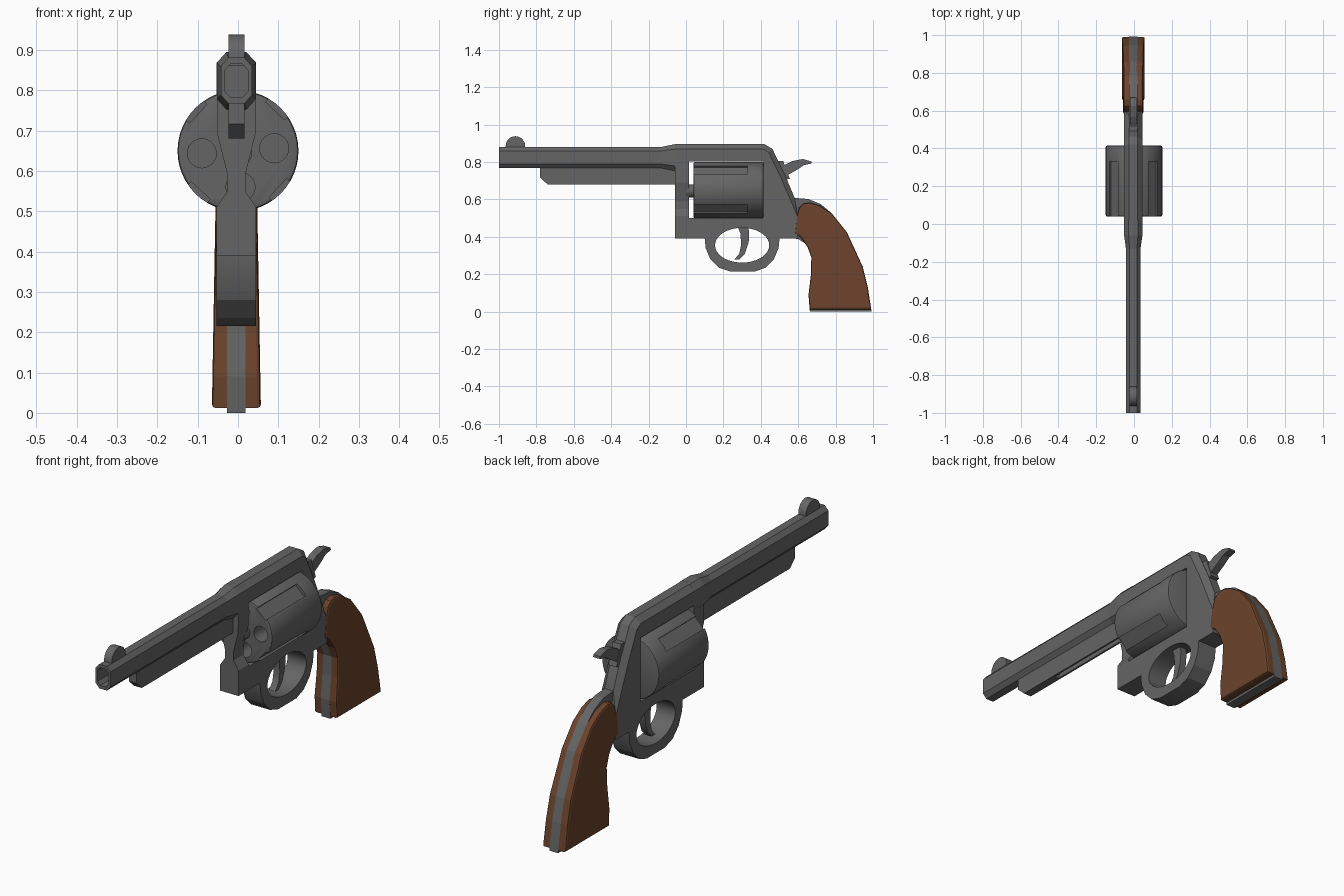
import bpy, bmesh, math
from mathutils import Vector, Matrix

if "Cube" in bpy.data.objects:
    bpy.data.objects.remove(bpy.data.objects["Cube"])

CX = -0.004   # mid plane of the frame
CYL_Z = 0.65  # drum axis height


def material(name, rgb):
    m = bpy.data.materials.new(name)
    m.use_nodes = True
    m.diffuse_color = (*rgb, 1)
    m.node_tree.nodes["Principled BSDF"].inputs["Base Color"].default_value = (*rgb, 1)
    return m


steel = material("gunmetal_grey", (0.13, 0.13, 0.13))
wood = material("brown_wood", (0.15, 0.057, 0.025))


def finish(name, bm, mat):
    bmesh.ops.recalc_face_normals(bm, faces=bm.faces)
    me = bpy.data.meshes.new(name)
    bm.to_mesh(me)
    bm.free()
    me.materials.append(mat)
    ob = bpy.data.objects.new(name, me)
    bpy.context.collection.objects.link(ob)
    return ob


def loft(name, rings, mat):
    """Skin a list of equal-length point rings and cap both ends."""
    bm = bmesh.new()
    loops = [[bm.verts.new(p) for p in ring] for ring in rings]
    for a, b in zip(loops, loops[1:]):
        for i in range(len(a)):
            j = (i + 1) % len(a)
            bm.faces.new((a[i], a[j], b[j], b[i]))
    bm.faces.new(loops[0])
    bm.faces.new(loops[-1])
    return finish(name, bm, mat)


def side_prism(name, pts, x0, x1, mat=steel):
    """Extrude a (y, z) outline across x."""
    return loft(name, [[(CX + x, y, z) for y, z in pts] for x in (x0, x1)], mat)


def front_prism(name, pts, y0, y1, mat=steel):
    """Extrude an (x, z) outline along y."""
    return loft(name, [[(CX + x, y, z) for x, z in pts] for y in (y0, y1)], mat)


def arc(cy, cz, ry, rz, a0, a1, n):
    steps = [math.radians(a0 + (a1 - a0) * i / n) for i in range(n + 1)]
    return [(cy + ry * math.cos(t), cz + rz * math.sin(t)) for t in steps]


def rod(name, x, z, r, y0, y1, n=32):
    return loft(name, [[(x + r * math.cos(math.tau * i / n), y, z + r * math.sin(math.tau * i / n))
                        for i in range(n)] for y in (y0, y1)], steel)


def use(ob, mod):
    bpy.context.view_layer.objects.active = ob
    bpy.ops.object.modifier_apply(modifier=mod.name)


def cut(ob, cutter):
    m = ob.modifiers.new("cut", 'BOOLEAN')
    m.operation, m.solver, m.object = 'DIFFERENCE', 'EXACT', cutter
    use(ob, m)
    bpy.data.objects.remove(cutter)


def bevel(ob, width, test, segments=1):
    """Bevel the edges whose two end points pass the test."""
    bm = bmesh.new()
    bm.from_mesh(ob.data)
    edges = [e for e in bm.edges if test(e.verts[0].co, e.verts[1].co)]
    bmesh.ops.bevel(bm, geom=edges, offset=width, segments=segments, affect='EDGES', profile=0.5)
    bm.to_mesh(ob.data)
    bm.free()


def smooth(ob, degrees=30):
    bpy.ops.object.select_all(action='DESELECT')
    ob.select_set(True)
    bpy.context.view_layer.objects.active = ob
    bpy.ops.object.shade_smooth_by_angle(angle=math.radians(degrees))


# Barrel: octagonal tube with a hollow muzzle and a flared root
def octagon(y, s):
    half = [(0.025, 0.072), (0.049, 0.045), (0.049, -0.045), (0.025, -0.072)]
    pts = half + [(-x, z) for x, z in reversed(half)]
    return [(CX + x * s, y, 0.824 + z * s) for x, z in pts]


loft("barrel", [octagon(y, s) for y, s in
                ((-0.85, 0.58), (-1, 0.58), (-1, 0.79), (-0.13, 0.79), (-0.06, 0.99), (0.0, 0.99))], steel)

# Lug below the barrel with a channel in its underside
lug = side_prism("barrel_lug", [(-0.78, 0.79), (-0.78, 0.717), (-0.74, 0.68), (-0.05, 0.68), (-0.05, 0.79)],
                 -0.02, 0.02)
cut(lug, side_prism("cutter", [(-0.55, 0.66), (-0.53, 0.70), (-0.062, 0.70), (-0.062, 0.66)], -0.011, 0.011))

# Front sight
sight = side_prism("front_sight", arc(-0.912, 0.886, 0.052, 0.052, 0, 180, 12)
                   + [(-0.964, 0.86), (-0.86, 0.86)], -0.02, 0.02)
smooth(sight)

# Frame: top strap, rear block, lower bar and trigger guard in one outline
outline = [(-0.06, 0.39), (-0.06, 0.5), (0.415, 0.5), (0.415, 0.802), (-0.06, 0.802), (-0.06, 0.895),
           (0.42, 0.895), (0.462, 0.87), (0.5, 0.79), (0.53, 0.73), (0.58, 0.61), (0.6, 0.5),
           (0.6, 0.39), (0.5, 0.39), (0.495, 0.34), (0.47, 0.28), (0.425, 0.235), (0.37, 0.215),
           (0.235, 0.215), (0.175, 0.235), (0.13, 0.28), (0.105, 0.34), (0.1, 0.39)]
frame = side_prism("frame", outline, -0.049, 0.049)
rear = Vector((0, 1, 0))
bevel(frame, 0.026, lambda a, b: abs(a.x - b.x) < 0.001 and min(a.z, b.z) > 0.55
      and (min(a.z, b.z) > 0.88 or min(a.y, b.y) > 0.418))
cut(frame, side_prism("cutter", arc(0.3, 0.355, 0.145, 0.093, 0, 350, 35), -0.1, 0.1))
smooth(frame, 20)

# Front post, waisted below the barrel
half = [(0.049, 0.39), (0.049, 0.51), (0.022, 0.55), (0.022, 0.59), (0.047, 0.69),
        (0.049, 0.868), (0.025, 0.895)]
front_prism("front_post", half + [(-x, z) for x, z in reversed(half)], -0.06, 0.015)

# Drum with four chambers and four flutes
drum = rod("drum", 0, CYL_Z, 0.15, 0.04, 0.415, 48)
bevel(drum, 0.008, lambda a, b: abs(a.y - b.y) < 0.001, 2)
for k in range(4):
    t = math.radians(4 + 90 * k)
    cut(drum, rod("cutter", 0.09 * math.cos(t), CYL_Z + 0.09 * math.sin(t), 0.036, 0.0, 0.2, 24))
    bm = bmesh.new()
    bmesh.ops.create_cube(bm, size=1, matrix=Matrix.Translation((0, 0, CYL_Z))
                          @ Matrix.Rotation(math.radians(43 + 90 * k), 4, 'Y')
                          @ Matrix.Translation((0.165, 0.18, 0)) @ Matrix.Diagonal((0.06, 0.3, 0.064, 1)))
    cut(drum, finish("cutter", bm, steel))
smooth(drum)
smooth(rod("drum_pin", 0, 0.645, 0.035, 0.0, 0.06, 20))

# Trigger
trigger = side_prism("trigger", [(0.27, 0.47), (0.29, 0.42), (0.295, 0.36), (0.285, 0.31), (0.26, 0.28),
                                 (0.285, 0.278), (0.315, 0.31), (0.335, 0.37), (0.338, 0.42), (0.33, 0.47)],
                     -0.016, 0.016)
smooth(trigger)

# Hammer body and thumb spur
side_prism("hammer_body", [(0.48, 0.805), (0.52, 0.805), (0.555, 0.71), (0.5, 0.7)], -0.022, 0.022)
side_prism("hammer_spur", [(0.51, 0.74), (0.53, 0.785), (0.57, 0.805), (0.625, 0.816), (0.67, 0.803),
                           (0.672, 0.792), (0.63, 0.783), (0.6, 0.762), (0.54, 0.728)], -0.018, 0.018)

# Grip core: steel strap between the wooden panels
back = [(0.78, 0.525), (0.86, 0.425), (0.945, 0.24), (0.972, 0.13)]
front = [(0.655, 0.09), (0.668, 0.2), (0.67, 0.29)]
side_prism("grip_core", [(0.55, 0.61), (0.655, 0.602), (0.72, 0.575)] + back + [(0.992, 0.0), (0.662, 0.0)]
           + front + [(0.645, 0.36), (0.6, 0.388), (0.55, 0.395)], -0.023, 0.023)

# Grip panels, slightly thicker toward the butt, with softened outer rims
panel = [(0.59, 0.5), (0.605, 0.555), (0.625, 0.577), (0.66, 0.583), (0.715, 0.567)] + back + \
        [(0.99, 0.012), (0.662, 0.012)] + front + [(0.65, 0.345), (0.615, 0.395), (0.582, 0.42)]
for side, label in ((1, "left"), (-1, "right")):
    inner = [(CX + side * 0.018, y, z) for y, z in panel]
    outer = [(CX + side * (0.061 - 0.018 * z), y, z) for y, z in panel]
    grip = loft(label + "_grip_panel", [inner, outer], wood)
    bevel(grip, 0.009, lambda a, b: min(abs(a.x - CX), abs(b.x - CX)) > 0.03, 2)
